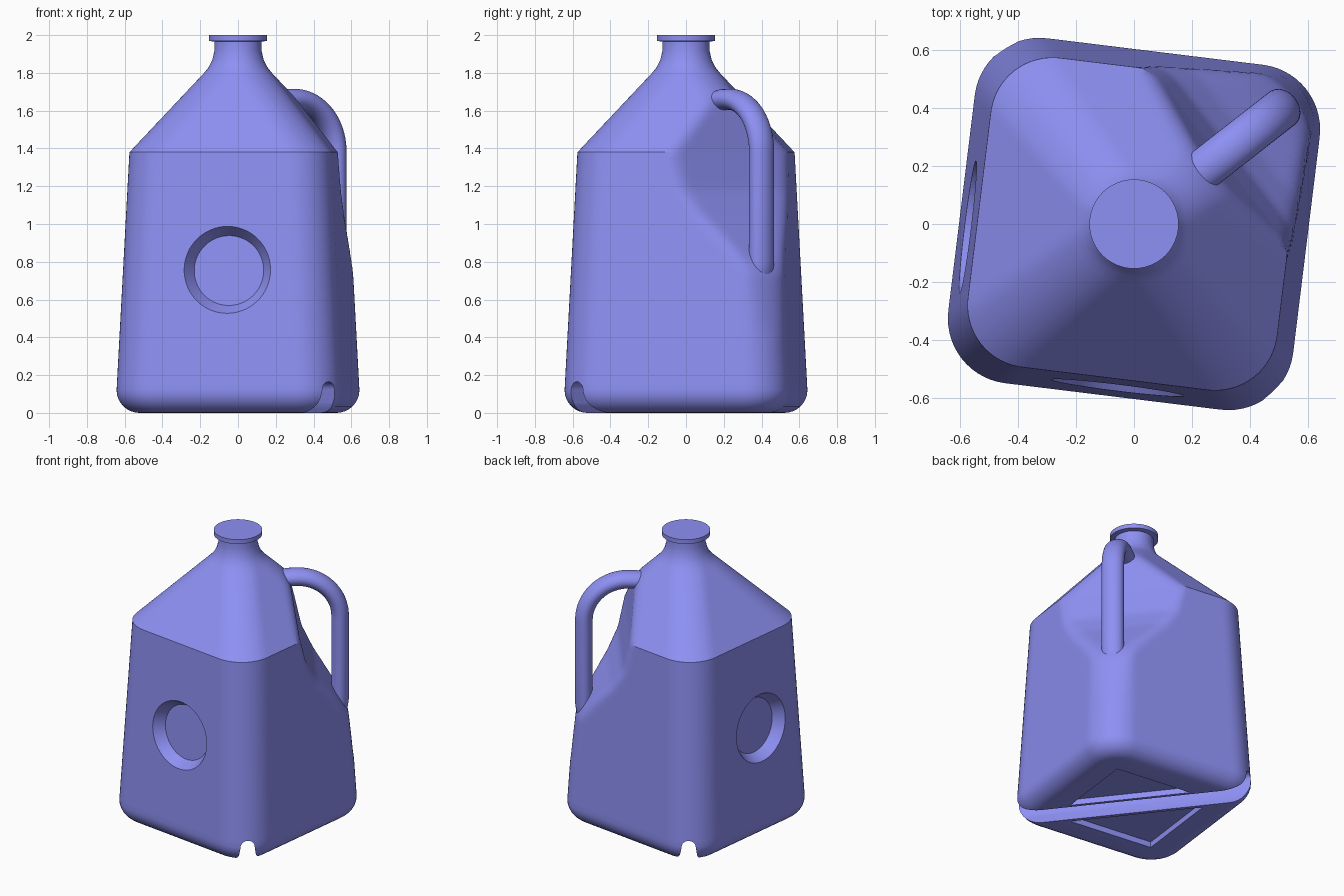
import bpy, bmesh, math
from mathutils import Matrix, Vector

if "Cube" in bpy.data.objects:
    bpy.data.objects.remove(bpy.data.objects["Cube"])

TURN = Matrix.Rotation(math.radians(-7), 4, 'Z')      # whole jug is turned slightly
DIAG = TURN @ Matrix.Rotation(math.radians(45), 4, 'Z')  # frame along the handle corner
N = 192
plastic = bpy.data.materials.new("blue_plastic")
plastic.diffuse_color = (0.27, 0.28, 0.9, 1)
plastic.use_nodes = True
plastic.node_tree.nodes["Principled BSDF"].inputs["Base Color"].default_value = plastic.diffuse_color


def lerp_table(table, z):
    for a, b in zip(table, table[1:]):
        if z <= b[0]:
            t = (z - a[0]) / (b[0] - a[0])
            return [p + (q - p) * t for p, q in zip(a[1:], b[1:])]
    return list(table[-1][1:])


def make_object(name, bm, matrix):
    bmesh.ops.transform(bm, matrix=matrix, verts=bm.verts)
    bmesh.ops.recalc_face_normals(bm, faces=bm.faces)
    me = bpy.data.meshes.new(name)
    bm.to_mesh(me)
    bm.free()
    me.materials.append(plastic)
    ob = bpy.data.objects.new(name, me)
    bpy.context.collection.objects.link(ob)
    return ob


def loft(name, rings, matrix):
    bm = bmesh.new()
    loops = [[bm.verts.new(p) for p in ring] for ring in rings]
    for a, b in zip(loops, loops[1:]):
        for i in range(len(a)):
            j = (i + 1) % len(a)
            bm.faces.new((a[i], a[j], b[j], b[i]))
    bm.faces.new(loops[0])
    bm.faces.new(loops[-1])
    return make_object(name, bm, matrix)


def smooth(ob, angle=28):
    bpy.ops.object.select_all(action='DESELECT')
    ob.select_set(True)
    bpy.context.view_layer.objects.active = ob
    bpy.ops.object.shade_smooth_by_angle(angle=math.radians(angle))


def rounded_square_radius(h, r, a):
    # distance from the centre to a rounded square in direction a
    c, s = abs(math.cos(a)), abs(math.sin(a))
    c, s = max(c, s), min(c, s)
    k = h - r
    if h / c * s <= k:
        return h / c
    b = k * (c + s)
    return b + math.sqrt(max(0, b * b - 2 * k * k + r * r))


# Body profile: z, half width, corner radius
profile = [(0.12 - 0.12 * math.cos(t), 0.48 + 0.12 * math.sin(t), 0.12 + 0.105 * math.sin(t))
           for t in [i * math.pi / 16 for i in range(9)]]
profile += [(1.38, 0.538, 0.215), (1.80, 0.178, 0.165), (1.83, 0.155, 0.152), (1.87, 0.136, 0.136),
            (1.92, 0.124, 0.124), (1.965, 0.124, 0.124), (1.97, 0.154, 0.154), (2.0, 0.154, 0.154)]
# Handle recess: z, distance of the corner chamfer from the axis
recess = [(0, 0.9), (0.33, 0.82), (0.42, 0.76), (0.73, 0.71), (0.89, 0.605), (1.05, 0.49),
          (1.18, 0.42), (1.38, 0.375), (1.64, 0.33), (1.8, 0.30), (2.1, 0.30)]
levels = sorted({round(p[0], 4) for p in profile} |
                {round(0.16 + 0.0305 * i, 4) for i in range(54)})
rings = []
for z in levels:
    h, r = lerp_table(profile, z)
    f = lerp_table(recess, z)[0]
    ring = []
    for i in range(N):
        a = 2 * math.pi * i / N
        d = rounded_square_radius(h, r, a)
        c = math.cos(a - math.pi / 4)
        if c > 0.2 and z < 1.85:
            e, k = f / c, 0.05
            w = max(k - abs(d - e), 0) / k
            d = min(d, e) - w * w * k / 4
        ring.append((d * math.cos(a), d * math.sin(a), z))
    rings.append(ring)
body = loft("jug_body", rings, TURN)

cutters = []
# Round dished panels on the front and left faces
for name, yaw, shift in (("front_dish", 0, 0.013), ("left_dish", -90, 0.08)):
    bm = bmesh.new()
    bmesh.ops.create_cone(bm, cap_ends=True, segments=96, radius1=0.185, radius2=0.262, depth=0.12,
                          matrix=Matrix.Translation((0, 0, -0.01)))
    place = (Matrix.Rotation(math.radians(yaw), 4, 'Z') @ Matrix.Translation((shift, -0.568, 0.757))
             @ Matrix.Rotation(math.radians(90 - 2.9), 4, 'X'))
    cutters.append(make_object(name, bm, TURN @ place))


def prism(name, points, offset, matrix):
    bm = bmesh.new()
    face = bm.faces.new([bm.verts.new(p) for p in points])
    out = bmesh.ops.extrude_face_region(bm, geom=[face])
    bmesh.ops.translate(bm, vec=Vector(offset),
                        verts=[v for v in out["geom"] if isinstance(v, bmesh.types.BMVert)])
    return make_object(name, bm, matrix)


# Diagonal groove under the base
arch = [(0.045 * math.cos(t), 0.12 + 0.045 * math.sin(t)) for t in [i * math.pi / 16 for i in range(17)]]
arch = [(0.085, -0.05), (0.078, 0), (0.055, 0.05)] + arch + [(-0.055, 0.05), (-0.078, 0), (-0.085, -0.05)]
cutters.append(prism("base_groove", [(u + 0.022, -1, z) for u, z in arch], (0, 2, 0), DIAG))
# Shallow triangular recesses either side of the groove
for side, base in ((1, 0.12), (-1, 0.08)):
    cutters.append(prism("base_recess", [(side * 0.51, 0, -0.05), (side * base, 0.51 - base, -0.05),
                                         (side * base, base - 0.51, -0.05)], (0, 0, 0.09), DIAG))

bpy.context.view_layer.objects.active = body
for c in cutters:
    c.hide_render = True
    m = body.modifiers.new(c.name, 'BOOLEAN')
    m.operation, m.solver, m.object = 'DIFFERENCE', 'EXACT', c
    bpy.ops.object.modifier_apply(modifier=m.name)
    bpy.data.objects.remove(c)
smooth(body)

# Handle: oval section swept along an arch, in the diagonal plane
path = [(0.25, 1.645), (0.32, 1.658)]
path += [(0.375 + 0.275 * math.sin(t), 1.383 + 0.277 * math.cos(t))
         for t in [i * math.pi / 40 for i in range(21)]]
path += [(0.65, 1.1), (0.65, 0.80), (0.643, 0.75), (0.625, 0.70)]
rings = []
for i, (u, z) in enumerate(path):
    a, b = path[max(i - 1, 0)], path[min(i + 1, len(path) - 1)]
    t = Vector((b[0] - a[0], b[1] - a[1])).normalized()
    ring = []
    for j in range(32):
        q = 2 * math.pi * j / 32
        o = 0.056 * math.cos(q)
        ring.append((u - t.y * o, 0.072 * math.sin(q), z + t.x * o))
    rings.append(ring)
smooth(loft("handle", rings, DIAG), 40)
